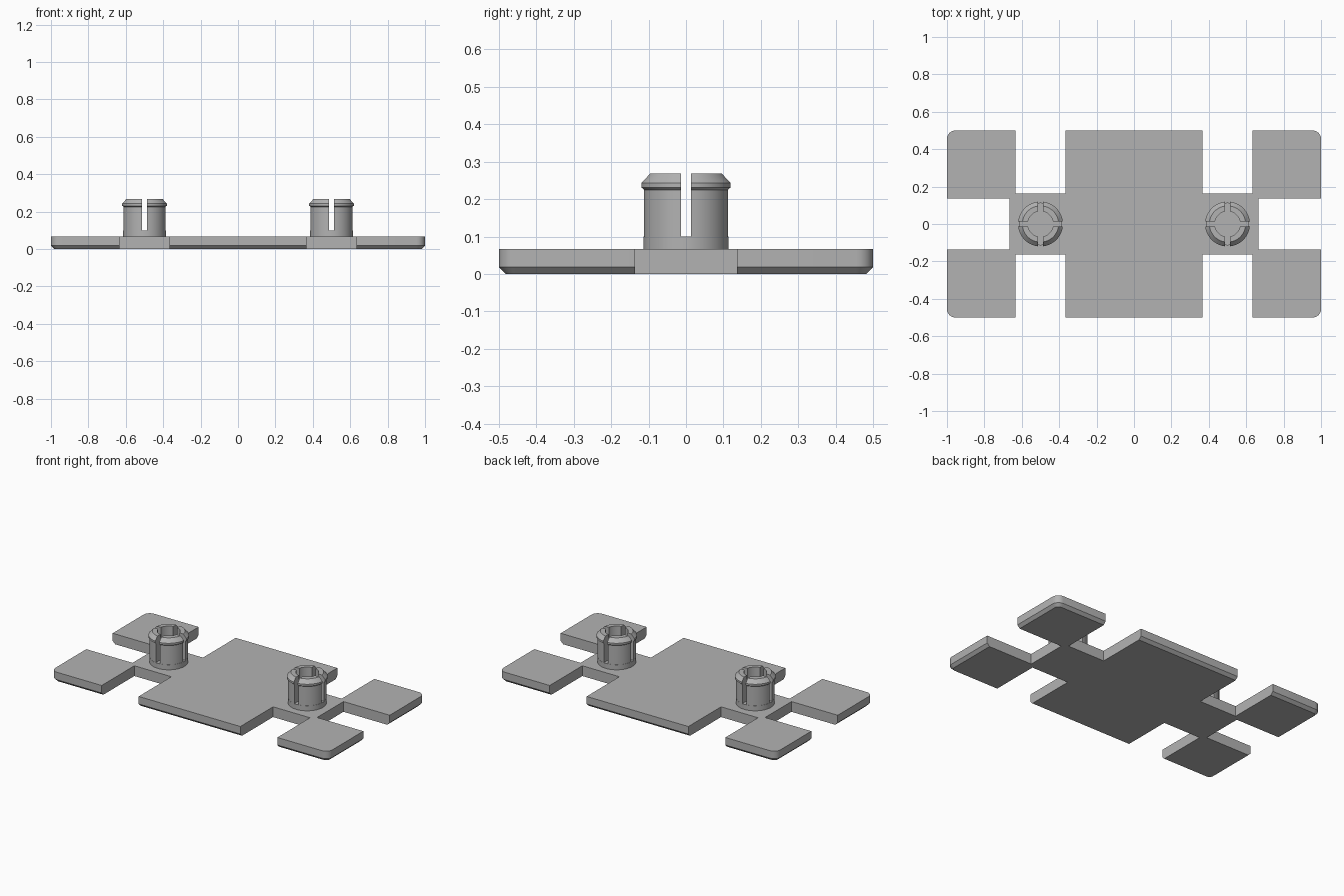
import bpy, bmesh
from math import sin, cos, pi, asin, radians

cube = bpy.data.objects.get("Cube")
if cube:
    bpy.data.objects.remove(cube)

grey = bpy.data.materials.new("plain_grey")
grey.use_nodes = True
colour = (0.45, 0.45, 0.45, 1)
grey.diffuse_color = colour
grey.node_tree.nodes["Principled BSDF"].inputs["Base Color"].default_value = colour


def finish(name, bm):
    bmesh.ops.recalc_face_normals(bm, faces=bm.faces)
    mesh = bpy.data.meshes.new(name)
    bm.to_mesh(mesh)
    bm.free()
    mesh.materials.append(grey)
    obj = bpy.data.objects.new(name, mesh)
    bpy.context.collection.objects.link(obj)
    bpy.ops.object.select_all(action='DESELECT')
    obj.select_set(True)
    bpy.context.view_layer.objects.active = obj
    bpy.ops.object.shade_smooth_by_angle(angle=radians(30))
    return obj


def bridge(bm, a, b, closed=True):
    n = len(a)
    for i in range(n if closed else n - 1):
        j = (i + 1) % n
        bm.faces.new((a[i], a[j], b[j], b[i]))


# Plate outline: one quarter, mirrored; only the outer border is inset
def outline(inset):
    radius, steps = 0.045, 6
    quarter = [(0.666, 0.136), (1 - inset, 0.136)]
    for i in range(steps + 1):
        a = pi / 2 * i / steps
        r = radius - inset
        quarter.append((1 - radius + r * cos(a), 0.5 - radius + r * sin(a)))
    quarter += [(0.634, 0.5 - inset), (0.634, 0.163), (0.367, 0.163), (0.367, 0.5 - inset)]
    half = quarter + [(-x, y) for x, y in reversed(quarter)]
    return half + [(x, -y) for x, y in reversed(half)]


# Base plate with a chamfered lower border
TOP, FLOOR = 0.067, 0.1
bm = bmesh.new()
loops = [[bm.verts.new((x, y, z)) for x, y in outline(inset)]
         for z, inset in ((0, 0.018), (0.018, 0), (TOP, 0))]
for low, high in zip(loops, loops[1:]):
    bridge(bm, low, high)
bm.faces.new(loops[0])
bm.faces.new(loops[-1])
finish("base_plate", bm)

# Petal cross-section (radius, height)
PETAL = [(0.068, FLOOR), (0.113, FLOOR), (0.113, 0.225), (0.12, 0.231),
         (0.12, 0.243), (0.097, 0.268), (0.068, 0.268)]
SLOT, STEPS = 0.014, 10


# Slotted snap clip: solid foot with four sprung petals
def snap_clip(name, cx):
    bm = bmesh.new()
    rings = [[bm.verts.new((cx + 0.114 * cos(2 * pi * i / 48), 0.114 * sin(2 * pi * i / 48), z))
              for i in range(48)] for z in (TOP, FLOOR)]
    bridge(bm, *rings)
    bm.faces.new(rings[1])
    for q in range(4):
        sections = []
        for i in range(STEPS + 1):
            section = []
            for r, z in PETAL:
                gap = asin(SLOT / r)
                a = q * pi / 2 + gap + (pi / 2 - 2 * gap) * i / STEPS
                section.append(bm.verts.new((cx + r * cos(a), r * sin(a), z)))
            sections.append(section)
        for a, b in zip(sections, sections[1:]):
            bridge(bm, a, b)
        bm.faces.new(sections[0])
        bm.faces.new(sections[-1])
    return finish(name, bm)


snap_clip("left_clip", 0.5)
snap_clip("right_clip", -0.5)
